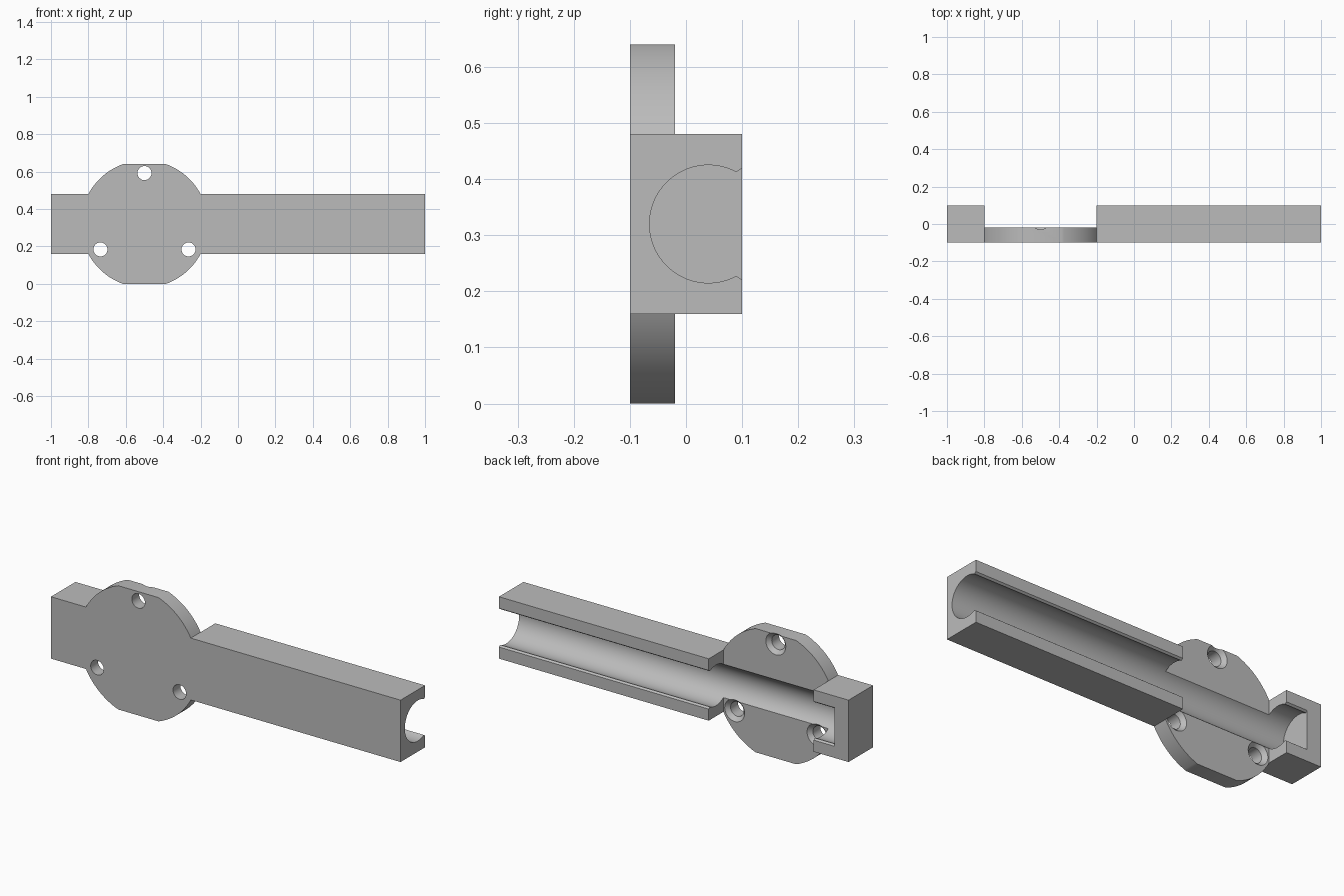
import bpy
import bmesh
from math import asin, cos, pi, radians, sin, sqrt

if "Cube" in bpy.data.objects:
    bpy.data.objects.remove(bpy.data.objects["Cube"], do_unlink=True)

MID_Z = 0.32       # height of the bar axis
DISC_X = -0.5      # centre of the mounting disc
DISC_R = 0.34
BAR_HALF = 0.16    # half height of the bar
FLANGE_Y = -0.02   # back face of the mounting disc

grey = bpy.data.materials.new("plain grey")
grey.use_nodes = True
grey.diffuse_color = (0.5, 0.5, 0.5, 1)
grey.node_tree.nodes["Principled BSDF"].inputs["Base Color"].default_value = (0.5, 0.5, 0.5, 1)


def loft(name, rings):
    """Closed solid through matching rings of points, capped at both ends."""
    bm = bmesh.new()
    loops = [[bm.verts.new(p) for p in ring] for ring in rings]
    for a, b in zip(loops, loops[1:]):
        for i in range(len(a)):
            j = (i + 1) % len(a)
            bm.faces.new((a[i], a[j], b[j], b[i]))
    bm.faces.new(loops[0])
    bm.faces.new(loops[-1])
    bmesh.ops.recalc_face_normals(bm, faces=bm.faces)
    mesh = bpy.data.meshes.new(name)
    bm.to_mesh(mesh)
    bm.free()
    mesh.materials.append(grey)
    obj = bpy.data.objects.new(name, mesh)
    bpy.context.collection.objects.link(obj)
    return obj


def arc(radius, start, end, steps):
    return [(radius * cos(start + (end - start) * i / steps),
             radius * sin(start + (end - start) * i / steps)) for i in range(steps + 1)]


def cut(target, cutter):
    mod = target.modifiers.new("cut", "BOOLEAN")
    mod.operation = "DIFFERENCE"
    mod.solver = "EXACT"
    mod.object = cutter
    bpy.context.view_layer.objects.active = target
    bpy.ops.object.modifier_apply(modifier=mod.name)
    bpy.data.objects.remove(cutter, do_unlink=True)


# Bar and disc outline: arcs with flattened top and bottom, joined to the bar ends
corner = asin(BAR_HALF / DISC_R)
flat = asin(MID_Z / DISC_R)
top = arc(DISC_R, corner, flat, 24) + arc(DISC_R, pi - flat, pi - corner, 24)
top = [(DISC_X + x, z) for x, z in top]
upper = [(1, BAR_HALF)] + top + [(-1, BAR_HALF)]
outline = upper + [(x, -z) for x, z in reversed(upper)]
body = loft("tube_holder", [[(x, y, MID_Z + z) for x, z in outline] for y in (-0.1, 0.1)])

# Open recess behind the mounting disc
recess = [(-0.8, FLANGE_Y), (-0.2, FLANGE_Y), (-0.2, 0.2), (-0.8, 0.2)]
cut(body, loft("recess_cutter", [[(x, y, z) for x, y in recess] for z in (-0.1, 0.8)]))

# Round channel with flared lips, closed at the short end
BORE_R, BORE_Y = 0.105, 0.04
lip = asin(0.05 / BORE_R)
channel = [(z, BORE_Y + y) for z, y in arc(BORE_R, pi - lip, 2 * pi + lip, 72)]
channel += [(0.1154, 0.12), (-0.1154, 0.12)]
cut(body, loft("channel_cutter", [[(x, y, MID_Z + z) for z, y in channel] for x in (-0.92, 1.1)]))

# Three countersunk screw holes
HOLE_STEPS = ((-0.12, 0.0375), (-0.04, 0.0375), (FLANGE_Y, 0.057), (0.02, 0.057))
for angle in (90, 210, 330):
    cx = DISC_X + 0.272 * cos(radians(angle))
    cz = MID_Z + 0.272 * sin(radians(angle))
    rings = [[(cx + x, y, cz + z) for x, z in arc(r, 0, 2 * pi, 48)[:-1]] for y, r in HOLE_STEPS]
    cut(body, loft("screw_hole_cutter", rings))

# Smooth curved walls, keep hard edges
bpy.ops.object.select_all(action="DESELECT")
body.select_set(True)
bpy.context.view_layer.objects.active = body
bpy.ops.object.shade_smooth_by_angle(angle=radians(25))
